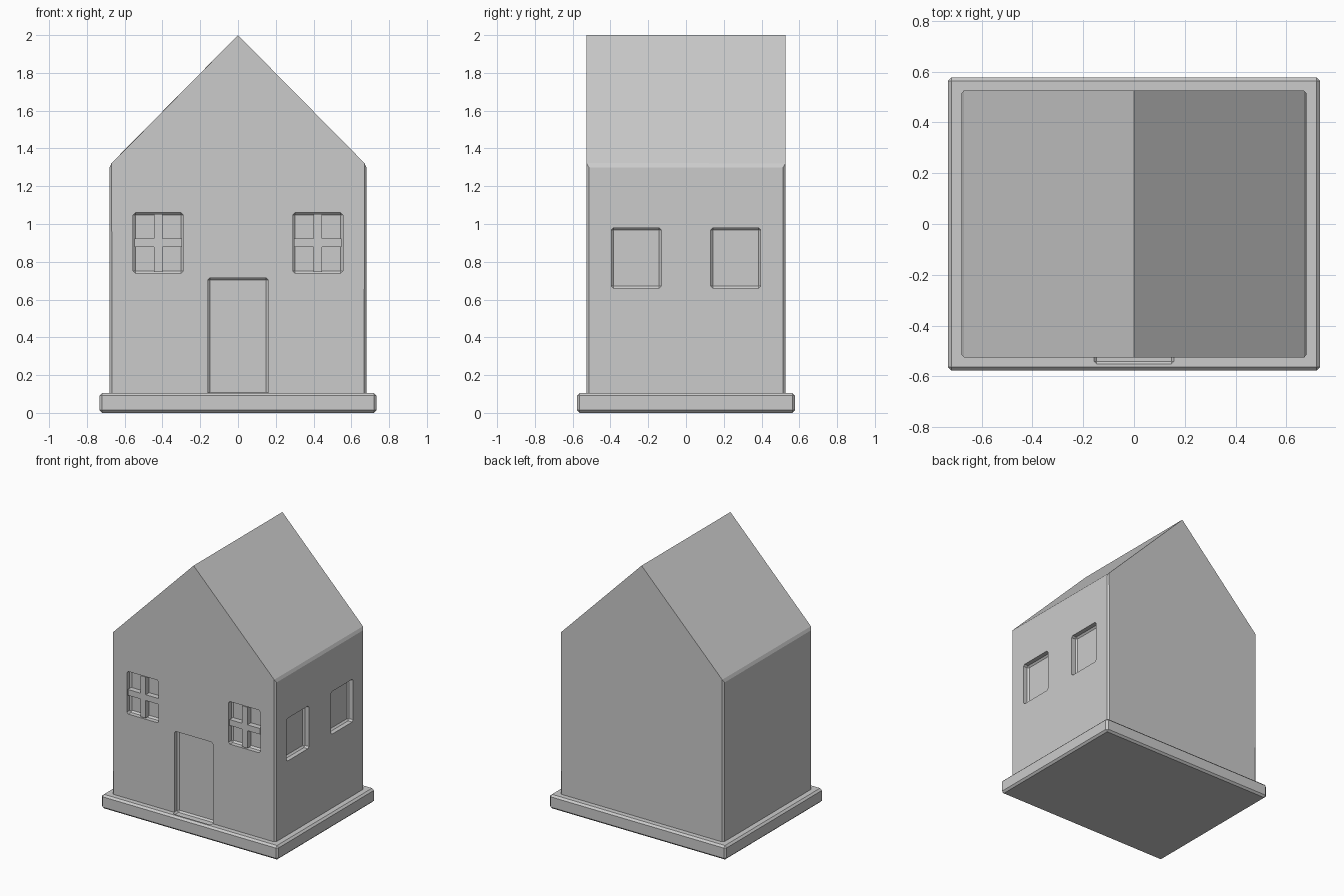
import bpy, bmesh
from mathutils import Vector

cube = bpy.data.objects.get("Cube")
if cube:
    bpy.data.objects.remove(cube, do_unlink=True)

GREY = (0.6, 0.6, 0.6, 1)
grey = bpy.data.materials.new("light grey")
grey.use_nodes = True
grey.diffuse_color = GREY
grey.node_tree.nodes["Principled BSDF"].inputs["Base Color"].default_value = GREY


def finish(name, bm):
    bmesh.ops.recalc_face_normals(bm, faces=bm.faces)
    mesh = bpy.data.meshes.new(name)
    bm.to_mesh(mesh)
    bm.free()
    mesh.materials.append(grey)
    obj = bpy.data.objects.new(name, mesh)
    bpy.context.collection.objects.link(obj)
    return obj


def chamfer(bm, edges, width):
    bmesh.ops.bevel(bm, geom=edges, offset=width, segments=1,
                    affect='EDGES', clamp_overlap=True)


def box(name, low, high, bevel=0):
    low, high = Vector(low), Vector(high)
    bm = bmesh.new()
    bmesh.ops.create_cube(bm, size=1)
    for v in bm.verts:
        v.co = (low + high) / 2 + v.co * (high - low)
    if bevel:
        chamfer(bm, bm.edges[:], bevel)
    return finish(name, bm)


def cut(obj, cutter):
    cutter.hide_render = True
    mod = obj.modifiers.new("opening", 'BOOLEAN')
    mod.operation = 'DIFFERENCE'
    mod.solver = 'EXACT'
    mod.object = cutter
    bpy.context.view_layer.objects.active = obj
    bpy.ops.object.modifier_apply(modifier=mod.name)


HALF_X, HALF_Y, EAVE, RIDGE = 0.68, 0.527, 1.312, 2.0
RECESS, BEVEL = 0.045, 0.012

# House body: gabled profile pushed from front to back
bm = bmesh.new()
profile = [(-HALF_X, 0.05), (HALF_X, 0.05), (HALF_X, EAVE), (0, RIDGE), (-HALF_X, EAVE)]
front = bm.faces.new([bm.verts.new((x, -HALF_Y, z)) for x, z in profile])
back = bmesh.ops.extrude_face_region(bm, geom=[front], use_keep_orig=True)
bmesh.ops.translate(bm, vec=(0, 2 * HALF_Y, 0),
                    verts=[g for g in back["geom"] if isinstance(g, bmesh.types.BMVert)])
bmesh.ops.recalc_face_normals(bm, faces=bm.faces)
# Chamfer the wall corners and the eaves
corners = []
for e in bm.edges:
    a, b = e.verts
    upright = abs(a.co.x - b.co.x) + abs(a.co.y - b.co.y) < 0.001
    eave = abs(a.co.z - EAVE) + abs(b.co.z - EAVE) < 0.001
    if upright or eave:
        corners.append(e)
chamfer(bm, corners, 0.013)
house = finish("house_body", bm)

# Foundation slab
base = box("foundation", (-0.733, -0.578, 0), (0.733, 0.578, 0.105), 0.014)

# Recessed doorway, sunk slightly into the slab
cutters = [box("door_cutter", (-0.16, -0.553, 0.095),
               (0.16, RECESS - HALF_Y, 0.715), BEVEL)]
cut(house, cutters[0])
cut(base, cutters[0])

# Front windows with cross bars, and the two windows on the left wall
W, H = 0.1325, 0.16
for side, label in ((1, "left"), (-1, "right")):
    x, z = side * 0.4225, 0.9
    cutters.append(box("front_window_cutter", (x - W, -HALF_Y - 0.04, z - H),
                       (x + W, RECESS - HALF_Y, z + H), BEVEL))
    cut(house, cutters[-1])
    y0, y1 = 0.004 - HALF_Y, RECESS + 0.01 - HALF_Y
    box(label + "_window_upright", (x - 0.022, y0, z - H + 0.006),
        (x + 0.022, y1, z + H - 0.006))
    box(label + "_window_crossbar", (x - W + 0.006, y0, z - 0.022),
        (x + W - 0.006, y1, z + 0.022))

    y, z = side * 0.263, 0.82
    cutters.append(box("side_window_cutter", (HALF_X - RECESS, y - W, z - H),
                       (HALF_X + 0.04, y + W, z + H), BEVEL))
    cut(house, cutters[-1])

for c in cutters:
    bpy.data.objects.remove(c, do_unlink=True)
